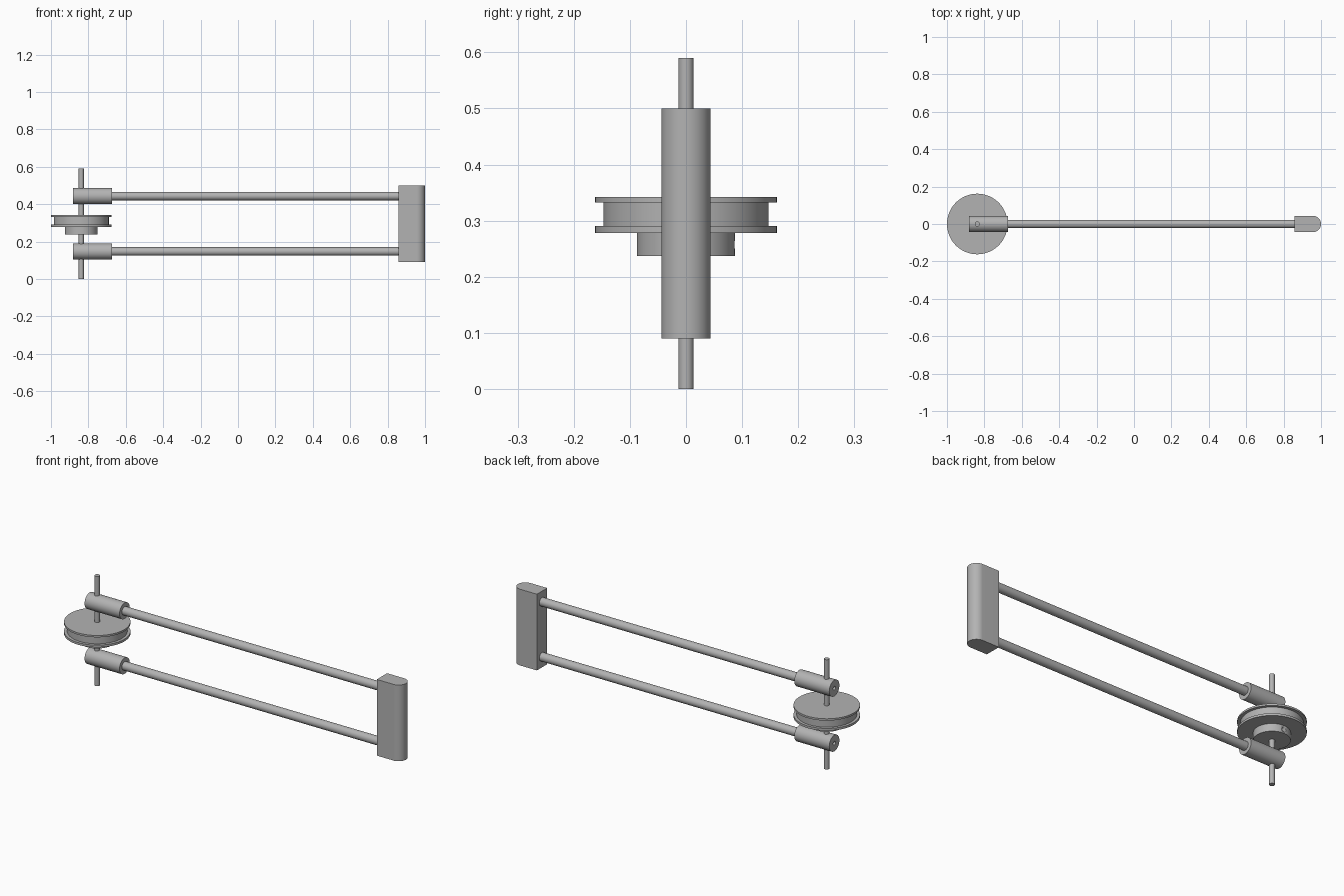
import bpy, bmesh, math
from mathutils import Matrix

if "Cube" in bpy.data.objects:
    bpy.data.objects.remove(bpy.data.objects["Cube"])

grey = bpy.data.materials.new("plain grey")
grey.diffuse_color = (0.45, 0.45, 0.45, 1)
grey.use_nodes = True
grey.node_tree.nodes["Principled BSDF"].inputs["Base Color"].default_value = grey.diffuse_color

AXLE_X = -0.838
MID_Z = 0.295
ARM_Z = (0.147, 0.443)


def finish(name, bm, smooth=True):
    bmesh.ops.recalc_face_normals(bm, faces=bm.faces)
    me = bpy.data.meshes.new(name)
    bm.to_mesh(me)
    bm.free()
    me.materials.append(grey)
    ob = bpy.data.objects.new(name, me)
    bpy.context.collection.objects.link(ob)
    if smooth:
        bpy.ops.object.select_all(action='DESELECT')
        ob.select_set(True)
        bpy.context.view_layer.objects.active = ob
        bpy.ops.object.shade_smooth_by_angle(angle=math.radians(30))
    return ob


def cylinder(name, r, start, end, axis, pos, sides=48):
    """Cylinder from start to end along an axis; pos gives the other coordinates."""
    bm = bmesh.new()
    rot = {'X': Matrix.Rotation(math.pi / 2, 4, 'Y'),
           'Y': Matrix.Rotation(math.pi / 2, 4, 'X'), 'Z': Matrix()}[axis]
    centre = list(pos)
    centre['XYZ'.index(axis)] = (start + end) / 2
    bmesh.ops.create_cone(bm, cap_ends=True, segments=sides, radius1=r, radius2=r,
                          depth=end - start, matrix=Matrix.Translation(centre) @ rot)
    return finish(name, bm)


def drill(target, cutter):
    cutter.hide_render = True
    cutter.hide_viewport = True
    mod = target.modifiers.new("screw hole", 'BOOLEAN')
    mod.operation = 'DIFFERENCE'
    mod.object = cutter
    mod.solver = 'EXACT'


# Two arms: rod plus clamping sleeve with a screw hole in its end
for z, side in zip(ARM_Z, ("lower", "upper")):
    cylinder(side + "_rod", 0.0227, -0.70, 0.86, 'X', (0, 0, z))
    sleeve = cylinder(side + "_sleeve", 0.0432, -0.883, -0.675, 'X', (0, 0, z))
    drill(sleeve, cylinder(side + "_sleeve_cutter", 0.010, -0.92, -0.848, 'X', (0, 0, z), 24))

# Vertical axle
cylinder("axle", 0.0135, 0, 0.59, 'Z', (AXLE_X, 0, 0), 32)

# Grooved wheel with hub, turned from a half profile (radius, height)
profile = [(0, 0.237), (0.0875, 0.237), (0.0875, 0.278), (0.162, 0.278), (0.162, 0.290),
           (0.147, 0.290), (0.147, 0.332), (0.162, 0.332), (0.162, 0.342), (0, 0.342)]
bm = bmesh.new()
verts = [bm.verts.new((AXLE_X + r, 0, z)) for r, z in profile]
edges = [bm.edges.new(pair) for pair in zip(verts, verts[1:])]
bmesh.ops.spin(bm, geom=verts + edges, cent=(AXLE_X, 0, 0), axis=(0, 0, 1),
               angle=math.tau, steps=72)
bmesh.ops.remove_doubles(bm, verts=bm.verts, dist=1e-5)
wheel = finish("pulley_wheel", bm)
drill(wheel, cylinder("hub_cutter", 0.012, 0.012, 0.12, 'Y', (AXLE_X, 0, 0.257), 24))

# End block: flat inner side, half-round outer side
R, Z0, Z1 = 0.0437, 0.09, 0.50
outline = [(0.857, R), (0.857, -R)]
for i in range(33):
    a = -math.pi / 2 + math.pi * i / 32
    outline.append((1 - R + R * math.cos(a), R * math.sin(a)))
bm = bmesh.new()
base = bm.faces.new([bm.verts.new((x, y, Z0)) for x, y in outline])
top = bmesh.ops.extrude_face_region(bm, geom=[base])
bmesh.ops.translate(bm, vec=(0, 0, Z1 - Z0),
                    verts=[g for g in top["geom"] if isinstance(g, bmesh.types.BMVert)])
finish("end_block", bm)
